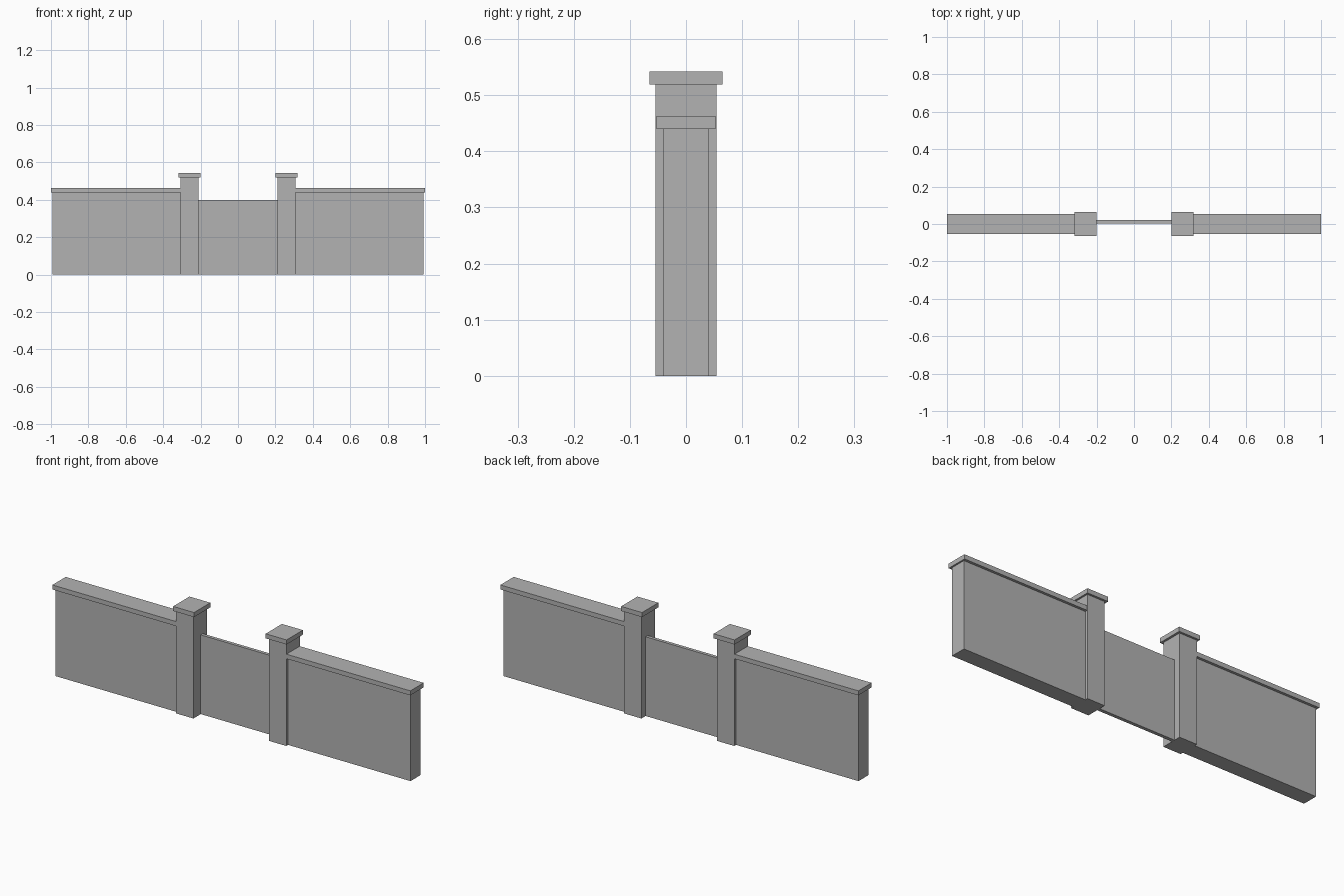
import bpy

cube = bpy.data.objects.get("Cube")
if cube:
    bpy.data.objects.remove(cube, do_unlink=True)

# Single stone grey
GREY = (0.45, 0.45, 0.45, 1)
stone = bpy.data.materials.new("stone grey")
stone.use_nodes = True
stone.diffuse_color = GREY
stone.node_tree.nodes["Principled BSDF"].inputs["Base Color"].default_value = GREY


def box(name, x, y, z):
    """Box spanning the (low, high) range on each axis."""
    spans = (x, y, z)
    bpy.ops.mesh.primitive_cube_add(size=1)
    ob = bpy.context.object
    ob.name = name
    ob.location = [(a + b) / 2 for a, b in spans]
    ob.scale = [abs(b - a) for a, b in spans]
    bpy.ops.object.transform_apply(location=True, rotation=False, scale=True)
    ob.data.materials.append(stone)
    return ob


def both(half):
    return (-half, half)


# Wall, coping, pillar and pillar cap on each side
for side, s in (("left", 1), ("right", -1)):
    def span(a, b):
        return (s * a, s * b)

    box(side + "_wall", span(0.3, 0.992), both(0.04), (0, 0.44))
    box(side + "_wall_coping", span(0.3, 1), both(0.053), (0.44, 0.463))
    box(side + "_pillar", span(0.211, 0.308), both(0.0545), (0, 0.519))
    box(side + "_pillar_cap", span(0.2, 0.317), both(0.065), (0.519, 0.542))

# Thin gate panel set toward the back of the pillars
box("gate_panel", both(0.215), (0.004, 0.021), (0, 0.4))
